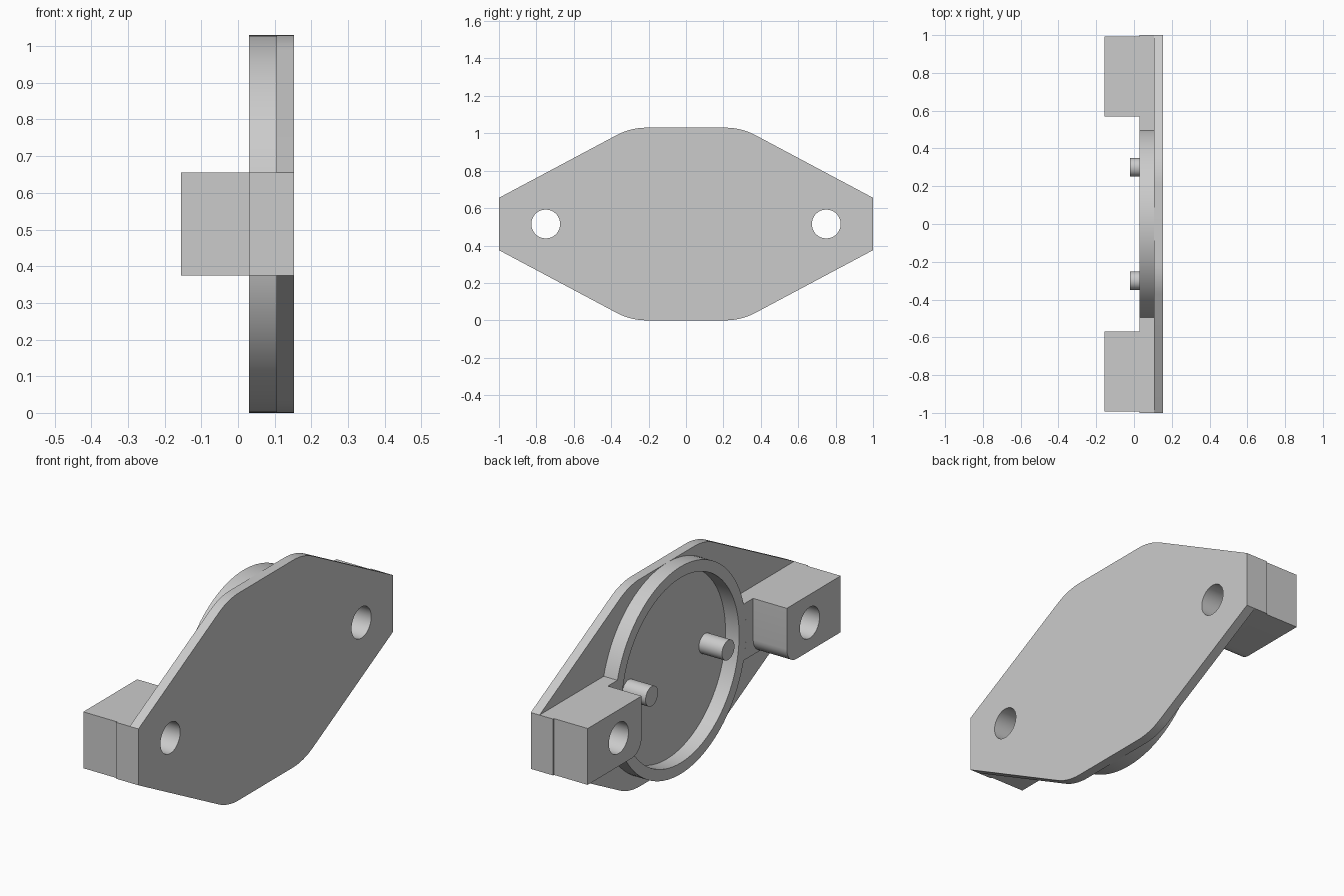
import bpy
import bmesh
from math import pi, sin, cos, asin, sqrt
from mathutils import Matrix, Vector

cube = bpy.data.objects.get("Cube")
if cube:
    bpy.data.objects.remove(cube)

grey = bpy.data.materials.new("light grey")
grey.use_nodes = True
colour = (0.6, 0.6, 0.6, 1)
grey.diffuse_color = colour
grey.node_tree.nodes["Principled BSDF"].inputs["Base Color"].default_value = colour

MID = 0.515                      # height of the centre line
ARM = 0.14                       # half height of the ears
BORE, BORE_Y = 0.077, 0.75
BACK, SEAT, RIM, EAR = 0.153, 0.105, 0.03, -0.155   # depth levels along x
OUTER, INNER = 0.515, 0.46


def arc(cy, cz, r, a0, a1, n):
    return [(cy + r * cos(a0 + (a1 - a0) * i / n),
             cz + r * sin(a0 + (a1 - a0) * i / n)) for i in range(n + 1)]


def circle(cy, r, n=64):
    return arc(cy, 0, r, 0, 2 * pi, n)[:-1]


def fillet(before, corner, after, t, n=8):
    """Round a corner with a curve that starts t away from it."""
    c = Vector(corner)
    p = c + (Vector(before) - c).normalized() * t
    q = c + (Vector(after) - c).normalized() * t
    return [tuple(p * (1 - u) ** 2 + c * 2 * u * (1 - u) + q * u * u)
            for u in (i / n for i in range(n + 1))]


def slab(name, loops, x0, x1):
    """Extrude (y, z) loops along x; inner loops become holes."""
    curve = bpy.data.curves.new(name, "CURVE")
    curve.dimensions = "2D"
    curve.fill_mode = "BOTH"
    curve.extrude = abs(x1 - x0) / 2
    for loop in loops:
        spline = curve.splines.new("POLY")
        spline.points.add(len(loop) - 1)
        for point, (y, z) in zip(spline.points, loop):
            point.co = (y, z, 0, 1)
        spline.use_cyclic_u = True
    helper = bpy.data.objects.new(name + " outline", curve)
    bpy.context.collection.objects.link(helper)
    bpy.context.view_layer.update()
    graph = bpy.context.evaluated_depsgraph_get()
    mesh = bpy.data.meshes.new_from_object(helper.evaluated_get(graph))
    bpy.data.objects.remove(helper)

    # Turn the outline so that its plane is y-z
    place = Matrix(((0, 0, 1, (x0 + x1) / 2), (1, 0, 0, 0),
                    (0, 1, 0, MID), (0, 0, 0, 1)))
    bm = bmesh.new()
    bm.from_mesh(mesh)
    bm.transform(place)
    bmesh.ops.remove_doubles(bm, verts=bm.verts, dist=1e-5)
    bmesh.ops.recalc_face_normals(bm, faces=bm.faces)
    bm.to_mesh(mesh)
    bm.free()
    mesh.materials.clear()
    mesh.materials.append(grey)
    obj = bpy.data.objects.new(name, mesh)
    bpy.context.collection.objects.link(obj)
    bpy.ops.object.select_all(action="DESELECT")
    obj.select_set(True)
    bpy.context.view_layer.objects.active = obj
    bpy.ops.object.shade_smooth_by_angle(angle=pi / 6)
    return obj


# Flange plate: tapered outline with rounded shoulders
tip, shoulder = (1, ARM), (0.296, OUTER)
quarter = [tip] + fillet(tip, shoulder, (0, OUTER), 0.085)
half = quarter + [(-y, z) for y, z in reversed(quarter)]
outline = half + [(-y, -z) for y, z in half]
slab("flange_plate", [outline, circle(BORE_Y, BORE), circle(-BORE_Y, BORE)], SEAT, BACK)

# Raised rim around the recess
slab("round_rim", [circle(0, OUTER, 96), circle(0, INNER, 96)], RIM, SEAT)

for side, label in ((1, "left"), (-1, "right")):
    bore = circle(side * BORE_Y, BORE)

    # Low pad that joins the rim to the ear
    a = asin(ARM / OUTER)
    pad = [(1, -ARM), (1, ARM)] + arc(0, 0, OUTER, a, -a, 10)
    slab(label + "_pad", [[(side * y, z) for y, z in pad], bore], RIM, SEAT)

    # Tall ear with one rounded lower corner
    r = 0.075
    ear = [(0.993, -ARM), (0.993, ARM), (0.57, ARM)]
    ear += arc(0.57 + r, r - ARM, r, pi, 1.5 * pi, 8)
    slab(label + "_ear", [[(side * y, z) for y, z in ear], bore], EAR, RIM)

    # Locating pin in the recess
    slab(label + "_pin", [circle(side * 0.3, 0.049, 40)], -0.022, SEAT)
